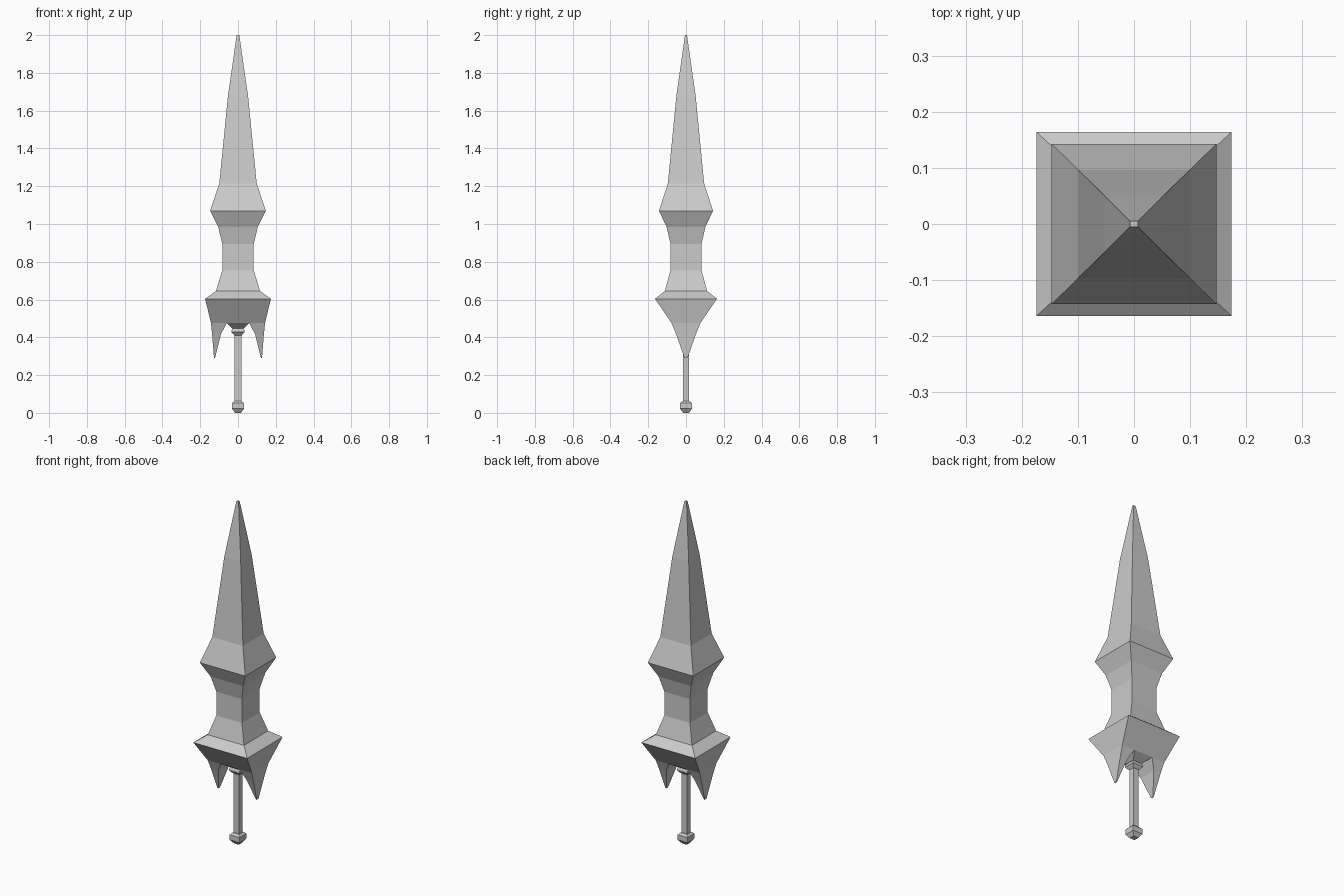
import bpy, bmesh

if "Cube" in bpy.data.objects:
    bpy.data.objects.remove(bpy.data.objects["Cube"])


def stack(name, rings, bottom=True, top=True, mirror=False):
    """Loft rectangles (x0, x1, half_y, z) listed from low to high."""
    bm = bmesh.new()
    loops = []
    for x0, x1, y, z in rings:
        loops.append([bm.verts.new(p) for p in
                      ((x0, -y, z), (x1, -y, z), (x1, y, z), (x0, y, z))])
    for a, b in zip(loops, loops[1:]):
        for i in range(4):
            j = (i + 1) % 4
            bm.faces.new((a[i], a[j], b[j], b[i]))
    if bottom:
        bm.faces.new(loops[0][::-1])
    if top:
        bm.faces.new(loops[-1])
    me = bpy.data.meshes.new(name)
    bm.to_mesh(me)
    bm.free()
    ob = bpy.data.objects.new(name, me)
    bpy.context.collection.objects.link(ob)
    if mirror:
        mod = ob.modifiers.new("mirror", 'MIRROR')
        mod.use_mirror_merge = False
    return ob


def centred(profile):
    return [(-x, x, y, z) for x, y, z in profile]


# four-sided blade with its flared waist, down to the lower guard edge
stack("blade", centred([
    (0.143, 0.076, 0.475), (0.174, 0.164, 0.604), (0.117, 0.112, 0.645),
    (0.083, 0.082, 0.755), (0.083, 0.082, 0.895), (0.105, 0.103, 0.985),
    (0.147, 0.143, 1.07), (0.099, 0.096, 1.215), (0.053, 0.051, 1.68),
    (0.007, 0.005, 2.0)]), bottom=False)

# pair of downward prongs under the guard
stack("guard_prong", [
    (0.122, 0.127, 0.008, 0.29), (0.091, 0.137, 0.052, 0.415),
    (0.06, 0.143, 0.076, 0.475)], top=False, mirror=True)

# tapered underside between the prongs
stack("guard_underside", centred([
    (0.03, 0.03, 0.447), (0.06, 0.076, 0.475)]), top=False)

# collar, grip and pommel
stack("collar", centred([
    (0.019, 0.018, 0.41), (0.034, 0.033, 0.427),
    (0.034, 0.033, 0.437), (0.026, 0.026, 0.45)]))
stack("grip", centred([(0.018, 0.017, 0.055), (0.018, 0.017, 0.42)]))
stack("pommel", centred([
    (0.016, 0.015, 0.0), (0.032, 0.031, 0.022),
    (0.032, 0.031, 0.052), (0.021, 0.02, 0.063)]))
